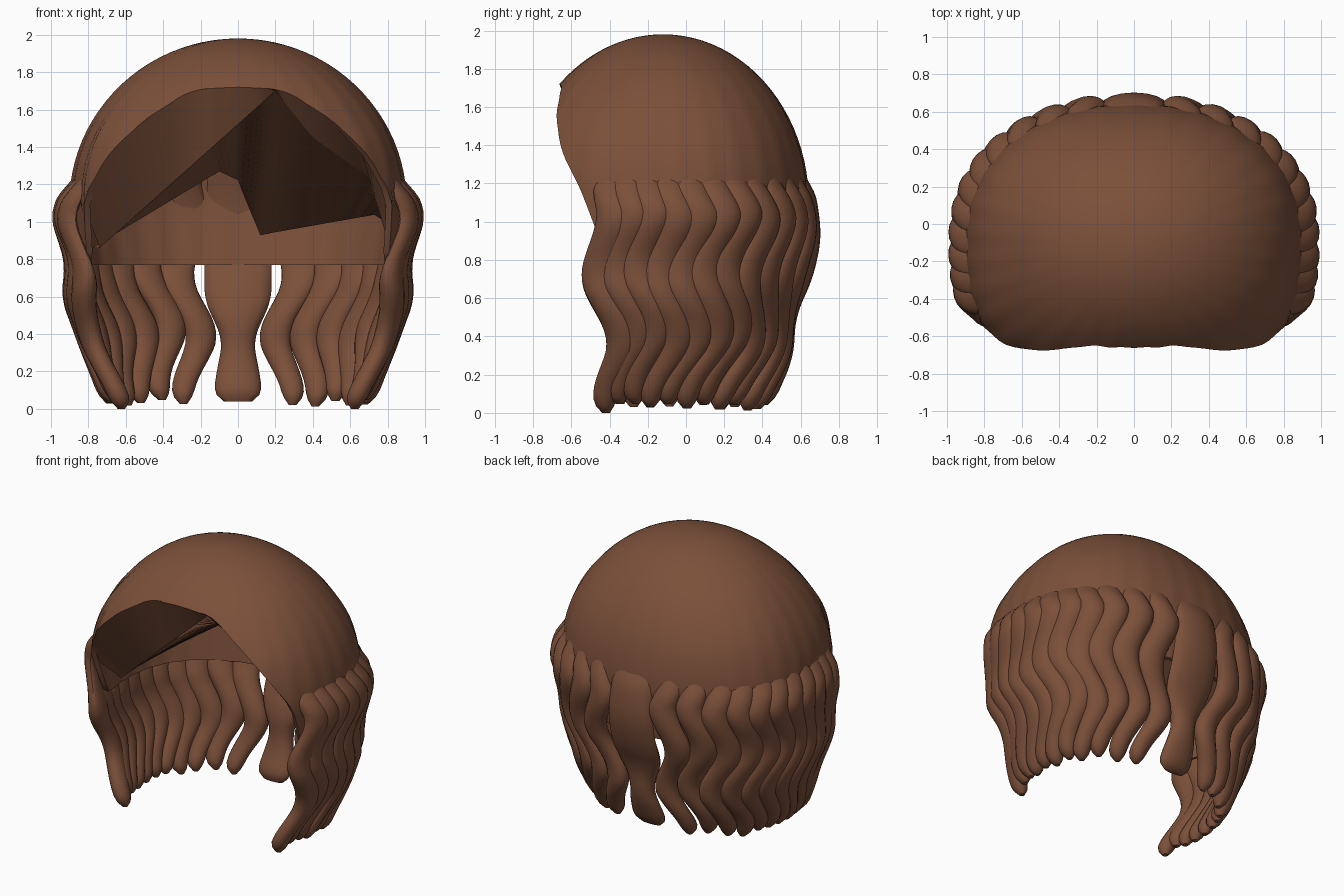
import bpy, bmesh, random
from math import sin, cos, pi, asin, sqrt, radians, degrees
from mathutils import Vector

if "Cube" in bpy.data.objects:
    bpy.data.objects.remove(bpy.data.objects["Cube"])

random.seed(4)
RX, RY, RZ, CY, CZ = 0.9, 0.76, 0.88, -0.12, 1.1

mat = bpy.data.materials.new("brown_hair")
mat.diffuse_color = (0.2, 0.08, 0.042, 1)
mat.use_nodes = True
mat.node_tree.nodes["Principled BSDF"].inputs["Base Color"].default_value = mat.diffuse_color


def lerp_keys(keys, t):
    """Piecewise linear lookup of (t, value...) keys."""
    for a, b in zip(keys, keys[1:]):
        if t <= b[0]:
            f = max(0, (t - a[0]) / (b[0] - a[0]))
            return Vector(a[1:]).lerp(Vector(b[1:]), f) if len(a) > 2 else a[1] + (b[1] - a[1]) * f
    return Vector(keys[-1][1:]) if len(keys[-1]) > 2 else keys[-1][1]


def smooth_keys(keys, t, r=0.06):
    return sum(lerp_keys(keys, t + r * o) for o in (-1, -.5, 0, .5, 1)) / 5


def on_head(beta, k, z):
    """Point on the rounded head section; beta is measured from the back."""
    s, c = sin(beta), cos(beta)
    low = min(1, max(0, (1.85 - z) / 0.4))        # rounder crown, squarer sides
    n = 2.05 + low * (0.33 - 0.2 * c)
    r = k / (abs(s) ** n + abs(c) ** n) ** (1 / n)
    return Vector((RX * r * s, CY + RY * r * c, z))


def loft(name, rings, closed=True, caps=False):
    bm = bmesh.new()
    vs = [[bm.verts.new(p) for p in ring] for ring in rings]
    n = len(vs[0])
    for a, b in zip(vs, vs[1:]):
        for i in range(n if closed else n - 1):
            j = (i + 1) % n
            bm.faces.new((a[i], a[j], b[j], b[i]))
    if caps:
        bm.faces.new(vs[0])
        bm.faces.new(vs[-1])
    bmesh.ops.remove_doubles(bm, verts=bm.verts, dist=1e-5)
    bmesh.ops.recalc_face_normals(bm, faces=bm.faces)
    me = bpy.data.meshes.new(name)
    bm.to_mesh(me)
    bm.free()
    ob = bpy.data.objects.new(name, me)
    bpy.context.collection.objects.link(ob)
    me.materials.append(mat)
    me.shade_smooth()
    me.set_sharp_from_angle(angle=radians(50))
    return ob


# Crown cap: outer dome, rolled over the hairline to an inner dome
HAIRLINE = [(0, 1.72), (18, 1.71), (25, 1.68), (37, 1.55), (46, 1.4), (60, 1.12), (66, 0.8), (70, 0.77), (181, 0.77)]


def hair_z(beta):
    return smooth_keys(HAIRLINE, degrees(abs(abs(beta) - pi)), 3)


def dome_point(beta, t, k):
    zb = hair_z(beta)
    length = RZ * (pi / 2 - asin((zb - CZ) / RZ)) if zb > CZ else RZ * pi / 2 + CZ - zb
    d = t * length
    e = d / RZ
    if e < pi / 2:
        z, s = CZ + RZ * cos(e), sin(e)
    else:
        z = CZ - (d - RZ * pi / 2)
        s = 1 - 0.06 * (CZ - z) / 0.33
    ridge = 1 + 0.005 * cos(30 * beta) * t
    return on_head(beta, s * k * ridge, z if k == 1 else z - 0.03 * cos(min(e, pi / 2)) * (1 - t))


SEG, ROWS = 120, 28
betas = [-pi + 2 * pi * i / SEG for i in range(SEG)]
rings = [[dome_point(b, r / ROWS, 1) for b in betas] for r in range(ROWS + 1)]
rings += [[dome_point(b, r / ROWS, 0.96) for b in betas] for r in range(ROWS, -1, -1)]
loft("crown_cap", rings)

# Lining: the underside of the swept fringe, from hairline to back wall
SWEEP = [(0, -.74, -.3, .86), (.62, .2, -.63, 1.70), (.75, .4, -.5, 1.45), (.88, .7, -.42, 1.24), (1, .8, -.3, .9)]
BACK = [(0, -.78, .1, .86), (.4, -.1, .56, 1.27), (.5, 0, .58, 1.22), (.62, .12, .58, .93), (1, .8, .2, 1.05)]
steps = [i / 50 for i in range(51)]
edge = [dome_point(pi + radians(60 - 120 * s), 1, 1) for s in steps]
edge = [Vector((-abs(p.x) if s < .5 else abs(p.x), p.y, p.z)) for p, s in zip(edge, steps)]
sweep = [lerp_keys(SWEEP, s) for s in steps]
back = [lerp_keys(BACK, s) for s in steps]
loft("fringe_underside", [edge, sweep], closed=False)
loft("inner_lining", [sweep, back], closed=False)

# Wavy locks: t runs from the cap (0) to the tip (1)
SIDE = [(0, .86), (.07, .95), (.2, 1.05), (.42, .95), (.55, .985), (.8, .86), (.9, .8), (1, .75)]
REAR = [(0, .88), (.12, .965), (.3, 1.005), (.47, .95), (.63, .83), (.8, .82), (1, .68)]
WIDTH = [(0, .08), (.2, .1), (.45, .1), (.6, .09), (.8, .08), (1, .055)]
WIDE = [(0, .16), (.4, .18), (.57, .18), (.74, .08), (.92, .125), (1, .13)]


def lock(name, beta, side, phase, tip, center=False):
    rings = []
    for i in range(37):
        t = i / 36
        w = sin(beta) ** 2
        k = smooth_keys(SIDE, t) * w + smooth_keys(REAR, t) * (1 - w)
        z = 1.3 + (tip - 1.3) * t
        p = on_head(beta, k, z)
        tan = (on_head(beta + .05, k, z) - on_head(beta - .05, k, z)).normalized()
        out = Vector((-tan.y, tan.x, 0))
        if out.dot(p - Vector((0, CY, z))) < 0:
            out.negate()
        wave = -0.05 * cos(4 * pi * (t - .2) + phase) * min(1, t * 5) + 0.04 * max(0, t - .75) / .25
        p += tan * (0 if center else wave)
        end = sqrt(max(0.12, 1 - max(0, (t - .93) / .07) ** 2))
        hw = smooth_keys(WIDE if center else WIDTH, t, .05) * (sqrt(end) if center else end)
        th = (0.07 - 0.012 * t) * end * min(1, .5 + t * 4)
        inner = min(1, max(.35, (t - .3) / .2))     # flat against the cap, round below it
        ring = []
        for j in range(16):
            a = 2 * pi * j / 16
            ring.append(p + tan * hw * cos(a) + out * th * sin(a) * (1 if sin(a) > 0 else inner))
        rings.append([Vector((v.x * side, v.y, v.z)) for v in ring])
    loft(name, rings, caps=True)


lock("back_lock", 0, 1, 0, 0.04, center=True)
for i, deg in enumerate((19, 31, 42, 52, 61, 70, 79, 88, 97, 105, 112)):
    for side, word in ((1, "right"), (-1, "left")):
        tip = 0.0 if deg == 112 else random.uniform(0.01, 0.05)
        lock(f"{word}_lock_{i + 1}", radians(deg), side, random.uniform(-.3, .3), tip)
